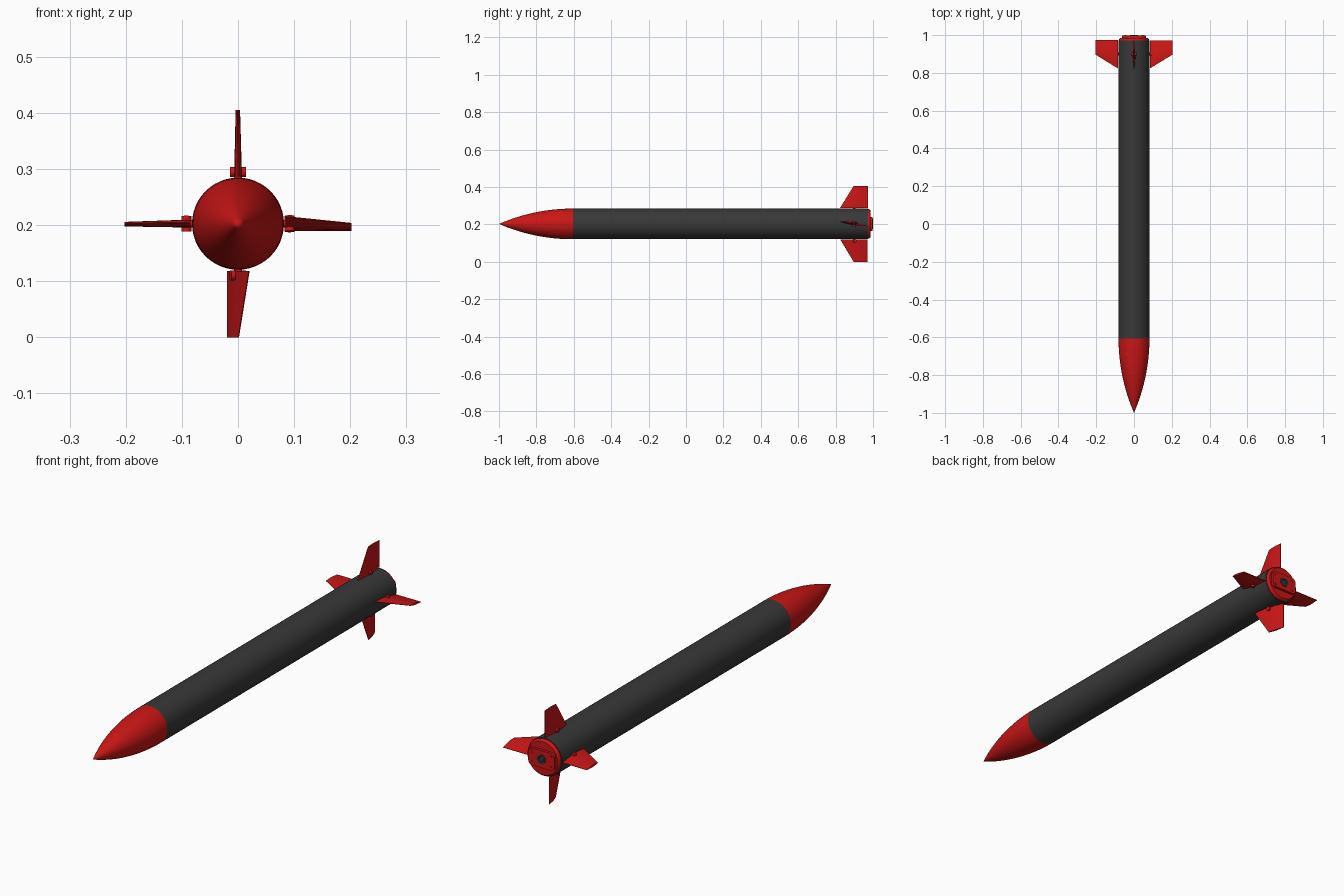
import bpy, bmesh, math
from mathutils import Vector, Matrix

if "Cube" in bpy.data.objects:
    bpy.data.objects.remove(bpy.data.objects["Cube"])

ZC = 0.2025      # height of the body axis
R = 0.082        # body radius
PIVOT = 0.9      # fin hinge position along y


def material(name, rgb):
    m = bpy.data.materials.new(name)
    m.diffuse_color = (*rgb, 1)
    m.use_nodes = True
    m.node_tree.nodes["Principled BSDF"].inputs["Base Color"].default_value = m.diffuse_color
    return m


RED = material("red", (0.6, 0.008, 0.008))
DARK = material("dark_grey", (0.04, 0.04, 0.04))


def finish(name, bm, mat, angle=35):
    bmesh.ops.remove_doubles(bm, verts=bm.verts, dist=1e-6)
    bmesh.ops.recalc_face_normals(bm, faces=bm.faces)
    me = bpy.data.meshes.new(name)
    bm.to_mesh(me)
    bm.free()
    me.materials.append(mat)
    ob = bpy.data.objects.new(name, me)
    bpy.context.collection.objects.link(ob)
    bpy.ops.object.select_all(action='DESELECT')
    ob.select_set(True)
    bpy.context.view_layer.objects.active = ob
    bpy.ops.object.shade_smooth_by_angle(angle=math.radians(angle))
    return ob


def lathe(name, profile, mat, x=0, z=ZC, steps=48):
    """Spin (radius, y) points around an axis parallel to y."""
    bm = bmesh.new()
    vs = [bm.verts.new((x + r, y, z)) for r, y in profile]
    es = [bm.edges.new(p) for p in zip(vs, vs[1:])]
    bmesh.ops.spin(bm, geom=vs + es, cent=(x, 0, z), axis=(0, 1, 0),
                   angle=2 * math.pi, steps=steps, use_merge=True)
    bmesh.ops.dissolve_degenerate(bm, dist=1e-6, edges=bm.edges)
    return finish(name, bm, mat)


# Tangent ogive nose
L = 0.395
rho = (R * R + L * L) / (2 * R)
nose = [(math.sqrt(rho**2 - (L - L * i / 16)**2) + R - rho, -1 + L * i / 16)
        for i in range(17)]
nose[0] = (0, -1)
lathe("nose_cone", nose, RED)

# Body tube and tail cap
lathe("body_tube", [(R, -0.605), (R, 0.972), (0.079, 0.972)], DARK)
lathe("tail_cap", [(0.079, 0.970), (0.079, 0.976), (0.077, 0.982),
                   (0.072, 0.986), (0, 0.986)], RED)

# Rear plate with rounded corners
bm = bmesh.new()
bmesh.ops.create_cube(bm, size=1, matrix=Matrix.Translation((0, 0.989, ZC))
                      @ Matrix.Diagonal((0.126, 0.016, 0.075, 1)))
corners = [e for e in bm.edges
           if abs(e.verts[0].co.y - e.verts[1].co.y) > 0.01]
bmesh.ops.bevel(bm, geom=corners, offset=0.018, segments=5, profile=0.5,
                affect='EDGES')
finish("rear_plate", bm, RED)

# Exhaust ring and plate bolts
lathe("exhaust_ring", [(0.021, 0.99), (0.021, 1.0), (0.013, 1.0),
                       (0.010, 0.9975), (0, 0.9975)], DARK, steps=32)
for sx in (-1, 1):
    for sz in (-1, 1):
        lathe("plate_bolt", [(0.005, 0.99), (0.005, 0.9995), (0, 0.9995)],
              RED, x=sx * 0.046, z=ZC + sz * 0.023, steps=12)


def fin_section(lead, trail, half):
    """Closed lens section as (chord, thickness) pairs."""
    n = 8
    top = []
    for i in range(n + 1):
        u = i / n
        t = half * math.sin(math.pi * u ** 0.85)
        top.append((lead + (trail - lead) * u, max(t, 0.0008)))
    return top + [(c, -t) for c, t in reversed(top)]


def fin(name, radial, across, degrees):
    radial, across = Vector(radial), Vector(across)
    a = math.radians(degrees)

    def place(r, y, t):
        c = y - PIVOT
        return (Vector((0, PIVOT + c * math.cos(a) + t * math.sin(a), ZC))
                + radial * r + across * (t * math.cos(a) - c * math.sin(a)))

    # Tapered blade, turned about its hinge
    bm = bmesh.new()
    root = [bm.verts.new(place(0.0845, c, t))
            for c, t in fin_section(0.823, 0.973, 0.007)]
    tip = [bm.verts.new(place(0.2025, c, t))
           for c, t in fin_section(0.896, 0.973, 0.004)]
    n = len(root)
    for i in range(n):
        j = (i + 1) % n
        bm.faces.new((root[i], root[j], tip[j], tip[i]))
    bm.faces.new(root)
    bm.faces.new(tip)
    finish(name, bm, RED)

    # Hinge pin across the blade and stem into the body
    bm = bmesh.new()
    for p, q, rad in ((place(0.092, PIVOT, -0.014), place(0.092, PIVOT, 0.014), 0.009),
                      (place(0.074, PIVOT, 0), place(0.094, PIVOT, 0), 0.007)):
        d = q - p
        m = (Matrix.Translation((p + q) / 2)
             @ d.to_track_quat('Z', 'Y').to_matrix().to_4x4())
        bmesh.ops.create_cone(bm, cap_ends=True, segments=16, radius1=rad,
                              radius2=rad, depth=d.length, matrix=m)
    finish(name + "_hinge", bm, RED)


# Four steering fins, each at its own deflection
fin("fin_top", (0, 0, 1), (1, 0, 0), 0.5)
fin("fin_bottom", (0, 0, -1), (1, 0, 0), 15)
fin("fin_right", (1, 0, 0), (0, 0, 1), 9.5)
fin("fin_left", (-1, 0, 0), (0, 0, 1), 1.5)
